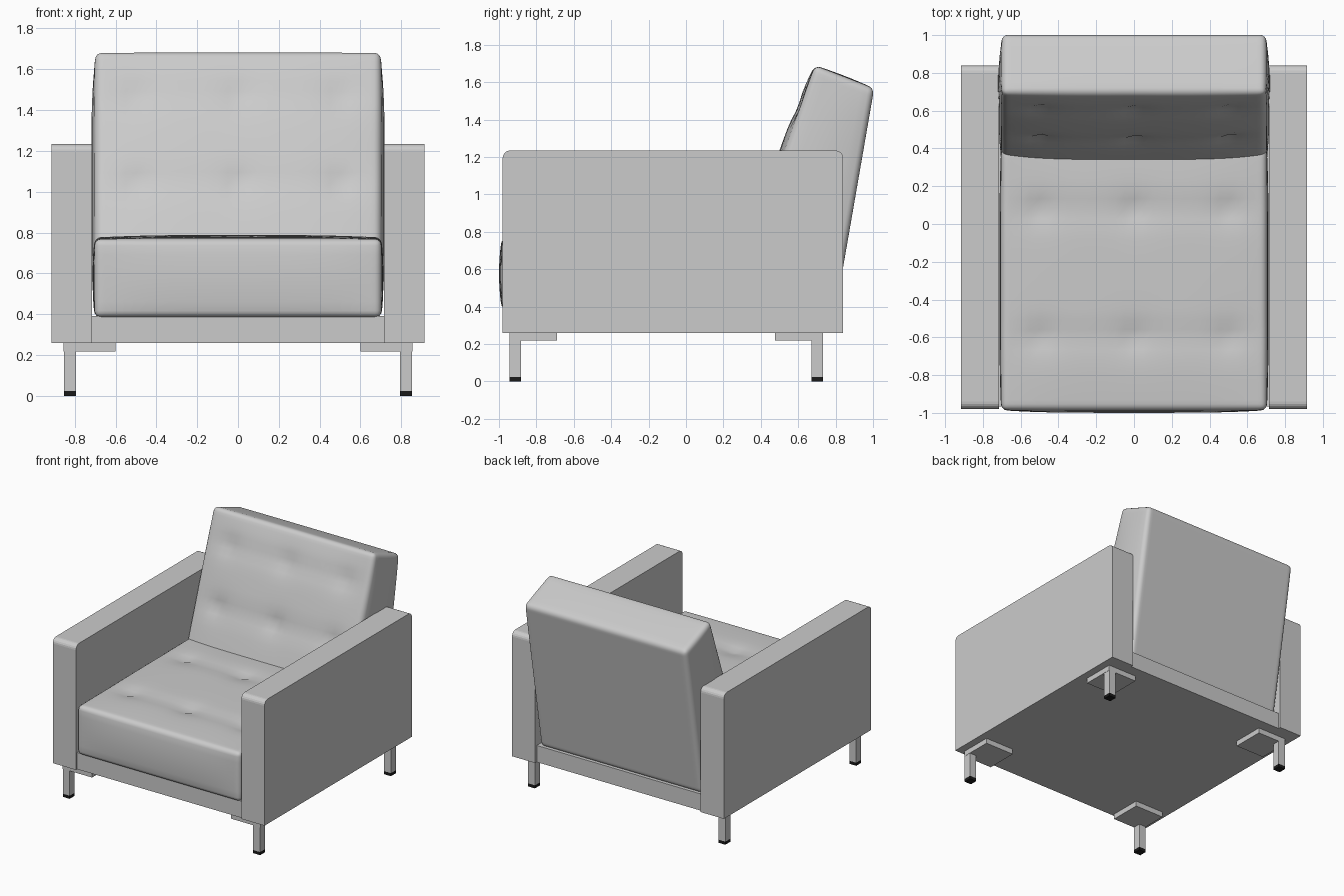
import bpy, bmesh, math
from mathutils import Vector

if "Cube" in bpy.data.objects:
    bpy.data.objects.remove(bpy.data.objects["Cube"])


def finish(name, bm, smooth=False, mat=None):
    bmesh.ops.recalc_face_normals(bm, faces=bm.faces)
    me = bpy.data.meshes.new(name)
    bm.to_mesh(me)
    bm.free()
    for p in me.polygons:
        p.use_smooth = smooth
    if mat:
        me.materials.append(mat)
    ob = bpy.data.objects.new(name, me)
    bpy.context.collection.objects.link(ob)
    return ob


def box(name, lo, hi, mat=None, round_top=0.0):
    lo, hi = Vector(lo), Vector(hi)
    bm = bmesh.new()
    bmesh.ops.create_cube(bm, size=1)
    for v in bm.verts:
        v.co = Vector([(a + b) / 2 + c * (b - a) for a, b, c in zip(lo, hi, v.co)])
    if round_top:
        # round the top front and top back edges
        edges = [e for e in bm.edges
                 if all(abs(v.co.z - hi.z) < 1e-5 for v in e.verts)
                 and abs(e.verts[0].co.y - e.verts[1].co.y) < 1e-5]
        bmesh.ops.bevel(bm, geom=edges, offset=round_top, segments=5,
                        profile=0.5, affect='EDGES')
    return finish(name, bm, mat=mat)


def cushion(name, quad, half_w, rows, puff, end_puff, side_puff, cuts):
    """quad: y,z of the padded face's start and end, then of the opposite side."""
    q = [Vector(p) for p in quad]
    d = (q[1] - q[0]).normalized()
    n = Vector((-d.y, d.x))
    length = (q[1] - q[0]).length
    bm = bmesh.new()
    bmesh.ops.create_cube(bm, size=2)
    for axis in range(3):
        edges = [e for e in bm.edges
                 if abs(e.verts[0].co[axis] - e.verts[1].co[axis]) > 1.9]
        bmesh.ops.subdivide_edges(bm, edges=edges, cuts=cuts[axis], use_grid_fill=True)
    for vert in bm.verts:
        u, v, w = vert.co
        s, t = (v + 1) / 2, (w + 1) / 2
        p = q[3].lerp(q[2], s).lerp(q[0].lerp(q[1], s), t)
        x = u * half_w
        fu, fv, fw = 1 - u ** 4, 1 - v ** 4, 1 - w * w
        if w > 0.99:
            # padded face with tufted rows
            h = puff * fu * fv
            for r in rows:
                dv = (v - r) * length / 2
                h -= 0.010 * math.exp(-(dv / 0.07) ** 2) * fu
                for b in (-0.5, 0, 0.5):
                    h -= 0.028 * math.exp(-math.hypot(x - b, dv) / 0.055)
            p = p + n * h
        if abs(v) > 0.99:
            p = p + d * (end_puff * v * fu * fw)
        if abs(u) > 0.99:
            x += math.copysign(side_puff * fv * fw, u)
        vert.co = (x, p.x, p.y)
    ob = finish(name, bm, smooth=True)
    m = ob.modifiers.new("soft_edges", 'BEVEL')
    m.width = 0.032
    m.segments = 4
    m.limit_method = 'ANGLE'
    m.angle_limit = math.radians(45)
    return ob


black = bpy.data.materials.new("black_rubber")
black.diffuse_color = (0.01, 0.01, 0.01, 1)
black.use_nodes = True
black.node_tree.nodes["Principled BSDF"].inputs["Base Color"].default_value = black.diffuse_color

# Frame between the arms
box("base", (-0.715, -0.965, 0.26), (0.715, 0.82, 0.39))

# Cushions
cushion("seat_cushion",
        [(-0.985, 0.768), (0.40, 0.778), (0.40, 0.385), (-0.985, 0.385)],
        0.703, (-0.44, 0.53), 0.014, 0.015, 0.01, (27, 25, 4))
cushion("back_cushion",
        [(0.235, 0.39), (0.69, 1.69), (1.006, 1.567), (0.80, 0.38)],
        0.70, (0.65, 0.0), 0.03, 0.005, 0.02, (27, 25, 4))

for side, sx in (("left", -1), ("right", 1)):
    def span(a, b):
        return sorted((sx * a, sx * b))
    # Arms
    x0, x1 = span(0.715, 0.915)
    box(side + "_arm", (x0, -0.98, 0.26), (x1, 0.84, 1.235), round_top=0.04)
    # Legs with mounting plates and rubber feet
    for end, p0, p1, l0, l1 in (("front", -0.945, -0.69, -0.945, -0.883),
                                ("back", 0.475, 0.732, 0.67, 0.732)):
        x0, x1 = span(0.60, 0.855)
        box(f"{end}_{side}_leg_plate", (x0, p0, 0.218), (x1, p1, 0.26))
        x0, x1 = span(0.793, 0.853)
        box(f"{end}_{side}_leg", (x0, l0, 0.024), (x1, l1, 0.218))
        box(f"{end}_{side}_foot", (x0, l0, 0), (x1, l1, 0.024), mat=black)
